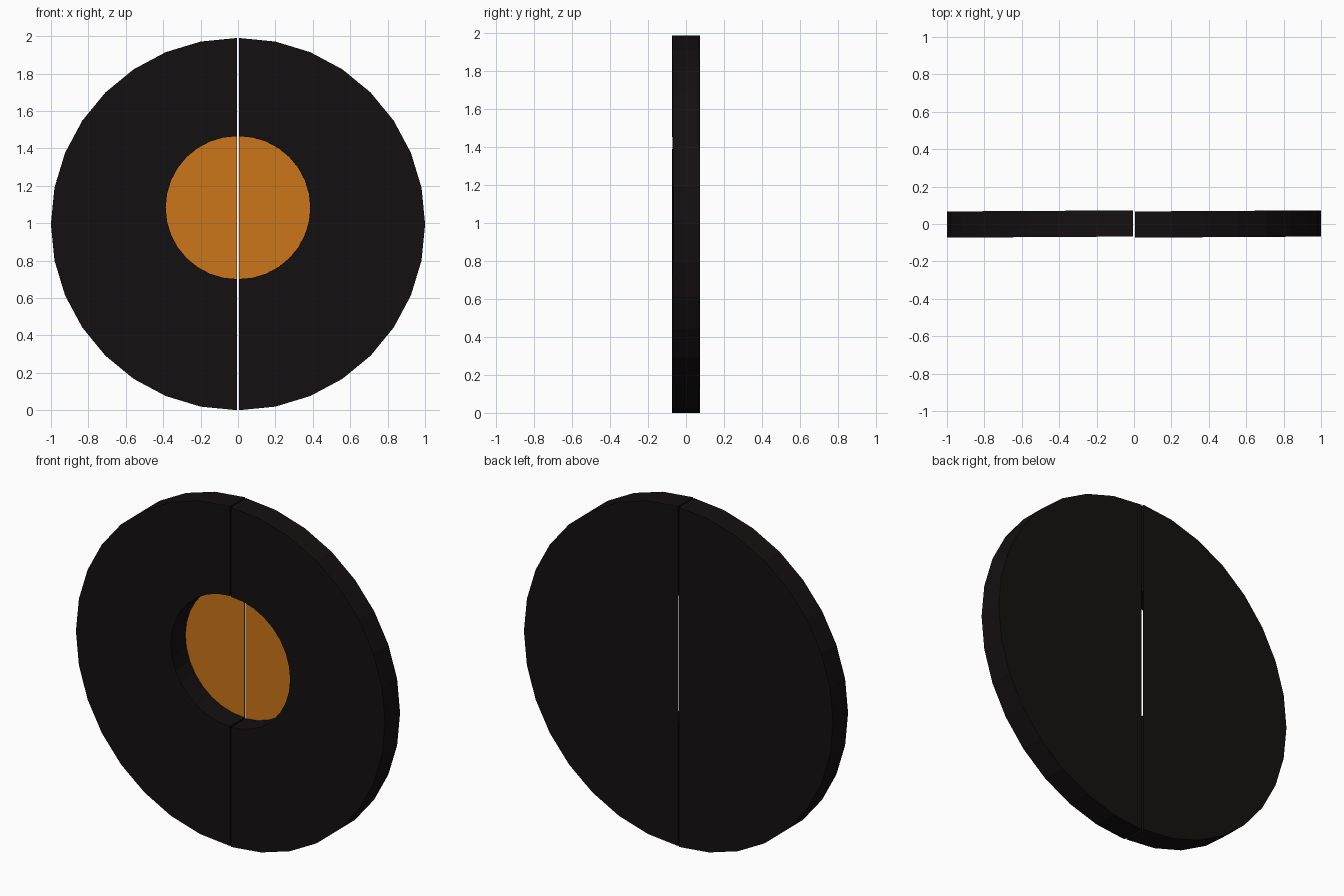
import bpy, bmesh, math
from mathutils import Matrix

if "Cube" in bpy.data.objects:
    bpy.data.objects.remove(bpy.data.objects["Cube"])

R, CZ = 0.995, 0.995          # outer disc radius and centre height
HOLE_R, HOLE_Z = 0.382, 1.083  # round pocket
HALF_T, FLOOR_Y = 0.07, 0.066  # half thickness, pocket floor depth
SEG, GAP, TILT = 16, 0.005, 0.006


def material(name, color):
    m = bpy.data.materials.new(name)
    m.diffuse_color = (*color, 1)
    m.use_nodes = True
    m.node_tree.nodes["Principled BSDF"].inputs["Base Color"].default_value = m.diffuse_color
    return m


black = material("black", (0.007, 0.005, 0.0055))
orange = material("orange", (0.60, 0.18, 0.01))


def arc(bm, side, radius, cz, y):
    """Half circle from bottom to top on one side of the split."""
    pts = []
    for i in range(SEG + 1):
        a = -math.pi / 2 + math.pi * i / SEG
        x = radius * math.cos(a) if 0 < i < SEG else 0.0
        pts.append(bm.verts.new((side * x, y, cz + radius * math.sin(a))))
    return pts


def bridge(bm, a, b):
    for i in range(SEG):
        bm.faces.new((a[i], a[i + 1], b[i + 1], b[i]))


def half_disc(name, side):
    bm = bmesh.new()
    of = arc(bm, side, R, CZ, -HALF_T)
    ob = arc(bm, side, R, CZ, HALF_T)
    hf = arc(bm, side, HOLE_R, HOLE_Z, -HALF_T)
    hb = arc(bm, side, HOLE_R, HOLE_Z, FLOOR_Y)
    bridge(bm, of, ob)   # rim
    bridge(bm, hf, of)   # front face
    bridge(bm, hb, hf)   # pocket wall
    bm.faces.new(ob)     # back face
    floor = bm.faces.new(hb)
    floor.material_index = 1
    # flat cut face along the split, wrapping round the pocket
    bm.faces.new((of[0], ob[0], ob[-1], of[-1], hf[-1], hb[-1], hb[0], hf[0]))
    bmesh.ops.recalc_face_normals(bm, faces=bm.faces)
    # each half sits very slightly skewed, leaving a thin gap
    bm.transform(Matrix.Translation((side * GAP, -side * TILT / 2, 0))
                 @ Matrix.Rotation(TILT, 4, 'Z'))
    me = bpy.data.meshes.new(name)
    bm.to_mesh(me)
    bm.free()
    me.materials.append(black)
    me.materials.append(orange)
    bpy.context.collection.objects.link(bpy.data.objects.new(name, me))


half_disc("left_half_disc", -1)
half_disc("right_half_disc", 1)
